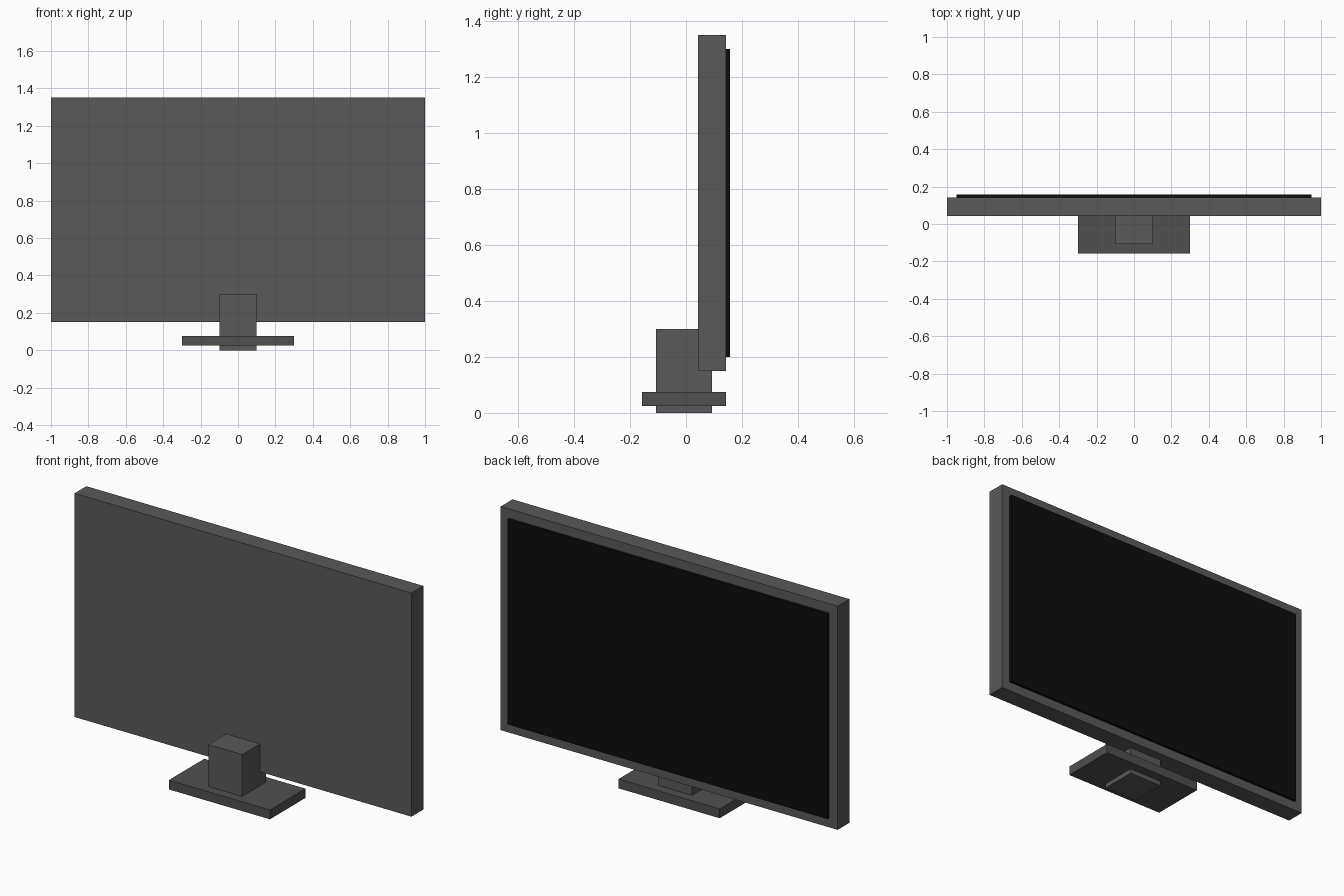
import bpy

if "Cube" in bpy.data.objects:
    bpy.data.objects.remove(bpy.data.objects["Cube"])


def material(name, value):
    m = bpy.data.materials.new(name)
    m.diffuse_color = (value, value, value, 1)
    m.use_nodes = True
    m.node_tree.nodes["Principled BSDF"].inputs["Base Color"].default_value = m.diffuse_color
    return m


def box(name, lo, hi, mat):
    centre = [(a + b) / 2 for a, b in zip(lo, hi)]
    bpy.ops.mesh.primitive_cube_add(size=1, location=centre)
    ob = bpy.context.object
    ob.name = name
    ob.scale = [b - a for a, b in zip(lo, hi)]
    bpy.ops.object.transform_apply(location=False, rotation=False, scale=True)
    ob.data.materials.append(mat)
    return ob


casing = material("dark_grey", 0.1)
base_grey = material("darker_grey", 0.08)
black = material("screen_black", 0.004)

# Panel housing and the screen standing slightly proud of its back side
box("panel", (-1, 0.0425, 0.15), (1, 0.1425, 1.35), casing)
box("screen", (-0.95, 0.1375, 0.2), (0.95, 0.1575, 1.3), black)

# Stand: block neck passing through a flat foot plate
box("stand_neck", (-0.1, -0.1075, 0), (0.1, 0.0925, 0.3), casing)
box("stand_base", (-0.3, -0.1575, 0.025), (0.3, 0.1425, 0.075), base_grey)
